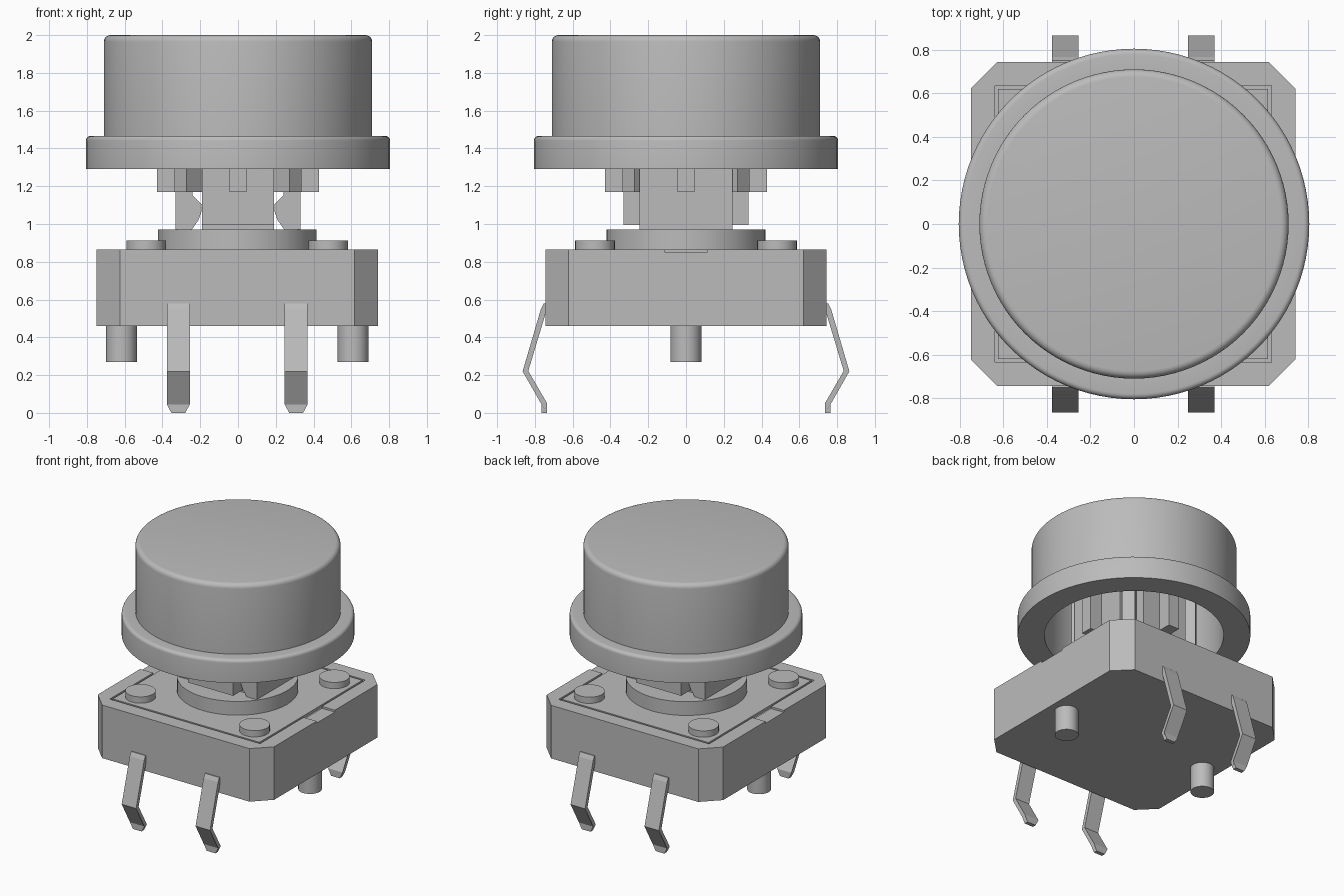
import bpy, bmesh, math
from mathutils import Matrix

if "Cube" in bpy.data.objects:
    bpy.data.objects.remove(bpy.data.objects["Cube"])

GREY = (0.5, 0.5, 0.5, 1)
grey = bpy.data.materials.new("mid grey plastic")
grey.use_nodes = True
grey.diffuse_color = GREY
grey.node_tree.nodes["Principled BSDF"].inputs["Base Color"].default_value = GREY

CX = -0.004  # the switch sits a hair off the cap axis


def finish(name, bm, smooth=False):
    bmesh.ops.recalc_face_normals(bm, faces=bm.faces)
    mesh = bpy.data.meshes.new(name)
    bm.to_mesh(mesh)
    bm.free()
    mesh.materials.append(grey)
    ob = bpy.data.objects.new(name, mesh)
    bpy.context.collection.objects.link(ob)
    if smooth:
        bpy.ops.object.select_all(action='DESELECT')
        ob.select_set(True)
        bpy.context.view_layer.objects.active = ob
        bpy.ops.object.shade_smooth_by_angle(angle=math.radians(35))
    return ob


def prism(name, points, axis, lo, hi, matrix=None):
    """Extrude a closed 2D outline along an axis from lo to hi."""
    place = {'x': lambda p: (lo, p[0], p[1]),
             'y': lambda p: (p[0], lo, p[1]),
             'z': lambda p: (p[0], p[1], lo)}[axis]
    step = [(hi - lo) * (a == axis) for a in 'xyz']
    bm = bmesh.new()
    face = bm.faces.new([bm.verts.new(place(p)) for p in points])
    out = bmesh.ops.extrude_face_region(bm, geom=[face])
    verts = [g for g in out["geom"] if isinstance(g, bmesh.types.BMVert)]
    bmesh.ops.translate(bm, verts=verts, vec=step)
    if matrix:
        bm.transform(matrix)
    return finish(name, bm)


def box(name, x0, x1, y0, y1, z0, z1, matrix=None):
    return prism(name, [(x0, y0), (x1, y0), (x1, y1), (x0, y1)], 'z', z0, z1, matrix)


def cylinder(name, x, y, r, z0, z1, sides=48):
    bm = bmesh.new()
    bmesh.ops.create_cone(bm, cap_ends=True, segments=sides, radius1=r, radius2=r,
                          depth=z1 - z0, matrix=Matrix.Translation((x, y, (z0 + z1) / 2)))
    return finish(name, bm, True)


def fillet(r, z, rad):
    """Quarter round ending an upright wall at radius r and height z."""
    arc = [math.pi / 2 * i / 5 for i in range(6)]
    return [(r - rad + rad * math.cos(a), z - rad + rad * math.sin(a)) for a in arc]


def cut(ob, cutter):
    mod = ob.modifiers.new("cut", 'BOOLEAN')
    mod.operation, mod.solver, mod.object = 'DIFFERENCE', 'EXACT', cutter
    bpy.context.view_layer.objects.active = ob
    bpy.ops.object.modifier_apply(modifier=mod.name)
    bpy.data.objects.remove(cutter)


# Hollow round cap with flange
profile = [(0, 1.9), (0.62, 1.9), (0.62, 1.29), (0.805, 1.29)]
profile += fillet(0.805, 1.467, 0.025) + [(0.71, 1.467)] + fillet(0.71, 2.0, 0.035) + [(0, 2.0)]
bm = bmesh.new()
verts = [bm.verts.new((r, 0, z)) for r, z in profile]
edges = [bm.edges.new(pair) for pair in zip(verts, verts[1:])]
bmesh.ops.spin(bm, geom=verts + edges, cent=(0, 0, 0), axis=(0, 0, 1),
               angle=math.tau, steps=96, use_merge=True)
bmesh.ops.remove_doubles(bm, verts=bm.verts, dist=1e-5)
finish("cap", bm, True)

# Ribs under the cap
for i in range(8):
    box(f"cap_rib_{i}", 0.26, 0.43, -0.045, 0.045, 1.17, 1.91,
        Matrix.Rotation(i * math.pi / 4, 4, 'Z'))

# Grip block and curved clips holding the stem
for side, s in (("front", -1), ("back", 1)):
    box(f"grip_{side}", -0.19, 0.19, min(s * 0.2, s * 0.33), max(s * 0.2, s * 0.33), 0.995, 1.91)
clip = [(0.33, 1.91), (0.33, 0.97), (0.245, 0.97), (0.21, 1.02), (0.195, 1.06),
        (0.19, 1.1), (0.24, 1.15), (0.24, 1.91)]
for side, s in (("left", 1), ("right", -1)):
    prism(f"clip_{side}", [(s * x, z) for x, z in clip], 'y', -0.245, 0.245)
box("stem", -0.19, 0.19, -0.2, 0.2, 0.96, 1.5)

# Switch housing with chamfered corners, recessed top and side notches
h, c = 0.745, 0.622
octagon = [(c, -h), (h, -c), (h, c), (c, h), (-c, h), (-h, c), (-h, -c), (-c, -h)]
housing = prism("housing", [(x + CX, y) for x, y in octagon], 'z', 0.46, 0.865)
cut(housing, box("recess_cutter", CX - 0.635, CX + 0.635, -0.635, 0.635, 0.845, 0.9))
cut(housing, box("notch_cutter", -0.9, 0.9, -0.11, 0.11, 0.85, 0.9))
box("top_plate", CX - 0.62, CX + 0.62, -0.62, 0.62, 0.84, 0.865)
cylinder("collar", CX, 0, 0.42, 0.86, 0.97, 64)

# Rivets on top and pegs below
for x in (-1, 1):
    for y in (-1, 1):
        cylinder(f"rivet_{x}_{y}", CX + x * 0.482, y * 0.482, 0.105, 0.86, 0.913, 32)
    cylinder(f"peg_{x}", CX + x * 0.613, 0, 0.082, 0.27, 0.465, 32)

# Bent metal legs, narrowed at the tip
bend = [(0.73, 0.58), (0.752, 0.58), (0.768, 0.55), (0.865, 0.22), (0.765, 0.045),
        (0.765, 0.005), (0.735, 0.005), (0.735, 0.05), (0.835, 0.222), (0.742, 0.53), (0.73, 0.53)]
for x in (-1, 1):
    for y in (-1, 1):
        mid = CX + x * 0.312
        leg = prism(f"leg_{x}_{y}", [(y * a, z) for a, z in bend], 'x', mid - 0.061, mid + 0.061)
        for v in leg.data.vertices:
            if v.co.z < 0.01:
                v.co.z = 0
                v.co.x = mid + (v.co.x - mid) * 0.6
